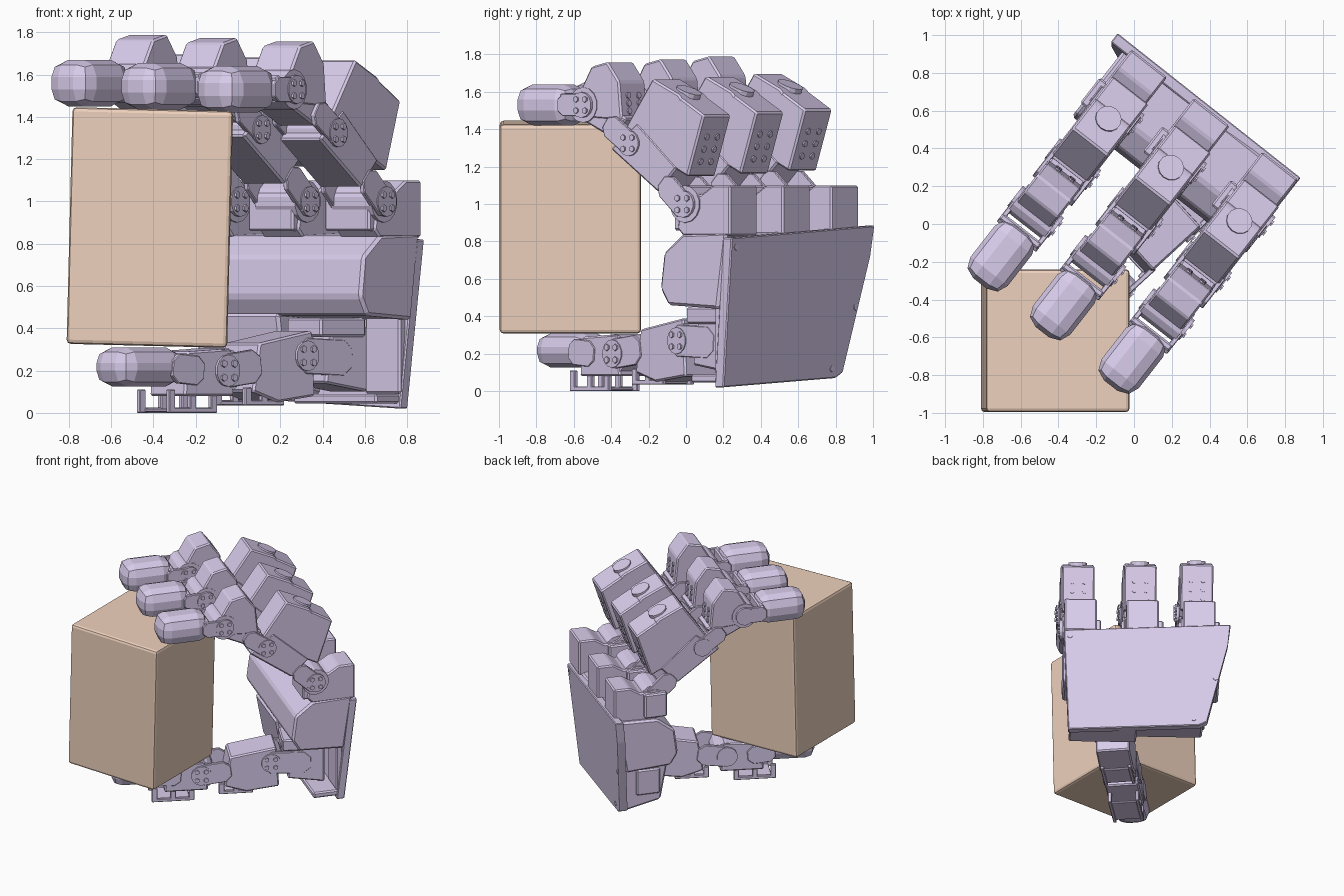
import bpy, bmesh, math
from mathutils import Matrix, Vector

if "Cube" in bpy.data.objects:
    bpy.data.objects.remove(bpy.data.objects["Cube"])


def material(name, col):
    m = bpy.data.materials.new(name)
    m.diffuse_color = (*col, 1)
    m.use_nodes = True
    m.node_tree.nodes["Principled BSDF"].inputs["Base Color"].default_value = m.diffuse_color
    return m


LILAC = material("lilac_plastic", (0.70, 0.61, 0.84))
TAN = material("tan_card", (0.86, 0.64, 0.51))


def finish(name, bm, M, mat=LILAC, bevel=0.0, seg=1):
    if bevel:
        bmesh.ops.bevel(bm, geom=bm.edges[:], offset=bevel, segments=seg,
                        profile=0.5, affect='EDGES', clamp_overlap=True)
    bmesh.ops.recalc_face_normals(bm, faces=bm.faces[:])
    me = bpy.data.meshes.new(name)
    bm.to_mesh(me)
    bm.free()
    me.materials.append(mat)
    ob = bpy.data.objects.new(name, me)
    ob.matrix_world = M
    bpy.context.collection.objects.link(ob)
    return ob


def prism(name, prof, q0, q1, M, bevel=0.01):
    """Side profile (forward, up) extruded across the finger."""
    bm = bmesh.new()
    f = bm.faces.new([bm.verts.new((p, q0, z)) for p, z in prof])
    r = bmesh.ops.extrude_face_region(bm, geom=[f])
    bmesh.ops.translate(bm, vec=(0, q1 - q0, 0),
                        verts=[v for v in r['geom'] if isinstance(v, bmesh.types.BMVert)])
    return finish(name, bm, M, bevel=bevel)


def slab(name, lo, hi, M, mat=LILAC, bevel=0.01, seg=1):
    lo, hi = Vector(lo), Vector(hi)
    bm = bmesh.new()
    bmesh.ops.create_cube(bm, size=1, matrix=Matrix.Translation((lo + hi) / 2)
                          @ Matrix.Diagonal((*(hi - lo), 1)))
    return finish(name, bm, M, mat, bevel, seg)


def cyl(name, a, b, r, M, n=14):
    a, b = Vector(a), Vector(b)
    bm = bmesh.new()
    rot = (b - a).to_track_quat('Z', 'Y').to_matrix().to_4x4()
    bmesh.ops.create_cone(bm, cap_ends=True, segments=n, radius1=r, radius2=r,
                          depth=(b - a).length, matrix=Matrix.Translation((a + b) / 2) @ rot)
    return finish(name, bm, M)


def joint(name, p, z, M, r=0.095):
    """Axle drum, horn disc and bolts."""
    cyl(name + "_drum", (p, -0.12, z), (p, 0.12, z), r, M)
    cyl(name + "_horn", (p, -0.138, z), (p, 0.138, z), r * 0.72, M)
    for i in range(4):
        a = math.pi / 4 + i * math.pi / 2
        x, y = p + r * 0.45 * math.cos(a), z + r * 0.45 * math.sin(a)
        cyl(name + "_bolt", (x, 0.13, y), (x, 0.148, y), r * 0.17, M, 6)


def strip(a, b, w):
    """Capsule-like profile from a to b for bracket arms."""
    a, b = Vector(a), Vector(b)
    d = (b - a).normalized() * w
    n = Vector((-d.y, d.x))
    return [tuple(v) for v in (a - d * 0.6 + n * 0.5, a + n, b + n, b + d * 0.6 + n * 0.5,
                               b + d * 0.6 - n * 0.5, b - n, a - n, a - d * 0.6 - n * 0.5)]


def fork(name, a, b, w, M):
    for s in (-1, 1):
        q = sorted((s * 0.105, s * 0.132))
        prism(name + "_arm", strip(a, b, w), q[0], q[1], M, 0.004)


def face_screws(name, a, b, M):
    """Screw heads on the back face of a motor, running from a to b in side view."""
    a, b = Vector(a), Vector(b)
    n = Vector((-(b - a).y, (b - a).x)).normalized()
    for t in (0.25, 0.45, 0.65):
        for q in (-0.045, 0.045):
            c = a.lerp(b, t)
            e = c + n * 0.008
            cyl(name, (c.x, q, c.y), (e.x, q, e.y), 0.018, M, 8)


# Held box
B = Matrix.Translation((-0.417, -0.618, 0.877)) @ Matrix.Rotation(0.025, 4, 'Y')
slab("held_box", (-0.38, -0.378, -0.56), (0.38, 0.378, 0.56), B, TAN, 0.02, 2)

# Hand frame: local x forward, local y across the fingers
H = Matrix.Rotation(math.radians(-128), 4, 'Z')

# Back plate, leaning backwards
bm = bmesh.new()
outline = [(0.545, 0.82), (-0.69, 0.885), (-0.67, 0.72), (-0.52, 0.1), (-0.46, 0.07), (0.51, 0.02)]
rings = [[bm.verts.new((-0.65 - 0.105 * z + t, q, z)) for q, z in outline] for t in (0, 0.06)]
for r in rings:
    bm.faces.new(r)
for i in range(6):
    j = (i + 1) % 6
    bm.faces.new((rings[0][i], rings[0][j], rings[1][j], rings[1][i]))
finish("palm_back_plate", bm, H, bevel=0.006)
for q, z in ((0.5, 0.77), (-0.58, 0.45), (-0.42, 0.12)):
    x = -0.65 - 0.105 * z
    cyl("plate_screw", (x - 0.003, q, z), (x + 0.02, q, z), 0.018, H, 8)

# Palm body, lower half and thumb shelf
prism("palm_body", [(-0.7, 0.85), (-0.4, 0.84), (-0.27, 0.74), (-0.245, 0.55), (-0.3, 0.46),
                    (-0.64, 0.44)], -0.61, 0.545, H, 0.015)
prism("palm_lower_body", [(-0.66, 0.47), (-0.28, 0.47), (-0.34, 0.14), (-0.62, 0.08)],
      -0.49, 0.02, H, 0.015)
slab("palm_side_motor", (-0.53, -0.51, 0.2), (-0.35, -0.4, 0.4), H)
slab("thumb_shelf", (-0.64, 0.0, 0.045), (-0.42, 0.5, 0.09), H)
slab("palm_tab", (-0.64, 0.3, 0.09), (-0.59, 0.51, 0.47), H)

# Three fingers
for k, (q, dz) in enumerate(((-0.45, 0.025), (-0.03, 0.01), (0.43, -0.005))):
    n = f"finger_{k + 1}"
    M = H @ Matrix.Translation((0, q, 0))
    prism(n + "_base", [(-0.72, 0.83), (-0.72, 1.1), (-0.6, 1.1), (-0.52, 1.05), (-0.4, 1.06),
                        (-0.36, 0.87), (-0.4, 0.83)], -0.13, 0.11, M)
    slab(n + "_base_motor", (-0.5, -0.17, 0.86), (-0.33, 0.1, 1.05), M)
    joint(n + "_knuckle", -0.42, 1.0, M, 0.1)
    M = M @ Matrix.Translation((0, 0, dz))
    fork(n + "_knuckle_fork", (-0.42, 0.99), (-0.3, 1.1), 0.07, M)
    # proximal link and the motor standing on it
    prism(n + "_proximal_link", [(0.08, 1.3), (-0.1, 1.44), (-0.37, 1.2), (-0.24, 1.07)],
          -0.125, 0.125, M)
    prism(n + "_proximal_motor", [(-0.44, 1.15), (-0.55, 1.48), (-0.39, 1.575), (-0.26, 1.36),
                                  (-0.26, 1.24)], -0.12, 0.12, M)
    prism(n + "_proximal_cover", [(-0.45, 1.5), (-0.38, 1.59), (-0.2, 1.675), (-0.02, 1.42),
                                  (-0.1, 1.33), (-0.28, 1.27)], -0.12, 0.12, M)
    face_screws(n + "_proximal_screw", (-0.44, 1.15), (-0.55, 1.48), M)
    cyl(n + "_proximal_cap", (-0.33, 0, 1.55), (-0.358, 0, 1.615), 0.07, M)
    joint(n + "_middle_joint", -0.05, 1.33, M)
    fork(n + "_middle_fork", (-0.05, 1.33), (0.08, 1.42), 0.065, M)
    # middle link and its motor
    prism(n + "_middle_link", [(0.09, 1.36), (0.34, 1.48), (0.27, 1.62), (-0.02, 1.46)],
          -0.11, 0.11, M)
    prism(n + "_middle_motor", [(0.01, 1.45), (0.03, 1.66), (0.11, 1.765), (0.22, 1.74),
                                (0.35, 1.52), (0.3, 1.47)], -0.115, 0.115, M)
    face_screws(n + "_middle_screw", (0.01, 1.45), (0.03, 1.66), M)
    joint(n + "_end_joint", 0.27, 1.535, M)
    fork(n + "_end_fork", (0.27, 1.535), (0.4, 1.535), 0.06, M)
    slab(n + "_end_bridge", (0.38, -0.132, 1.48), (0.42, 0.132, 1.6), M)
    slab(n + "_tip", (0.38, -0.125, 1.425), (0.75, 0.125, 1.645), M, bevel=0.08, seg=2)

# Thumb, swung under the box
T = Matrix.Translation((0.475, 0.265, 0)) @ Matrix.Rotation(math.radians(-137.5), 4, 'Z')
prism("thumb_base", [(-0.07, 0.1), (-0.07, 0.41), (0.16, 0.38), (0.2, 0.14)], -0.13, 0.13, T)
slab("thumb_base_motor", (-0.05, -0.1, 0.36), (0.24, 0.14, 0.45), T)
joint("thumb_base_joint", 0.32, 0.27, T, 0.1)
fork("thumb_base_fork", (0.08, 0.26), (0.32, 0.27), 0.085, T)
prism("thumb_proximal_motor", [(0.26, 0.08), (0.28, 0.39), (0.62, 0.33), (0.66, 0.1),
                               (0.5, 0.05)], -0.125, 0.125, T)
fork("thumb_proximal_fork", (0.66, 0.22), (0.82, 0.2), 0.08, T)
joint("thumb_middle_joint", 0.83, 0.2, T, 0.105)
prism("thumb_middle_motor", [(0.78, 0.08), (0.8, 0.305), (1.08, 0.29), (1.1, 0.08)],
      -0.125, 0.125, T)
fork("thumb_end_fork", (1.02, 0.2), (1.14, 0.21), 0.07, T)
slab("thumb_tip", (1.08, -0.125, 0.125), (1.48, 0.125, 0.31), T, bevel=0.075, seg=2)

# Slotted guard plates under the thumb
for t0, t1, z0, z1 in ((0.88, 1.19, 0.0, 0.09), (0.45, 0.7, 0.035, 0.1)):
    for q in (-0.115, 0.09):
        slab("thumb_guard_rail", (t0, q, z0), (t1, q + 0.025, z0 + 0.025), T, bevel=0.004)
        for t in (t0, (t0 + t1) / 2 - 0.02, t1 - 0.04):
            slab("thumb_guard_post", (t, q, z0), (t + 0.04, q + 0.025, z1 + 0.02), T, bevel=0.004)
    slab("thumb_guard_floor", (t0 + 0.03, -0.11, z0 + 0.004), (t1 - 0.03, 0.11, z0 + 0.02),
         T, bevel=0.004)
